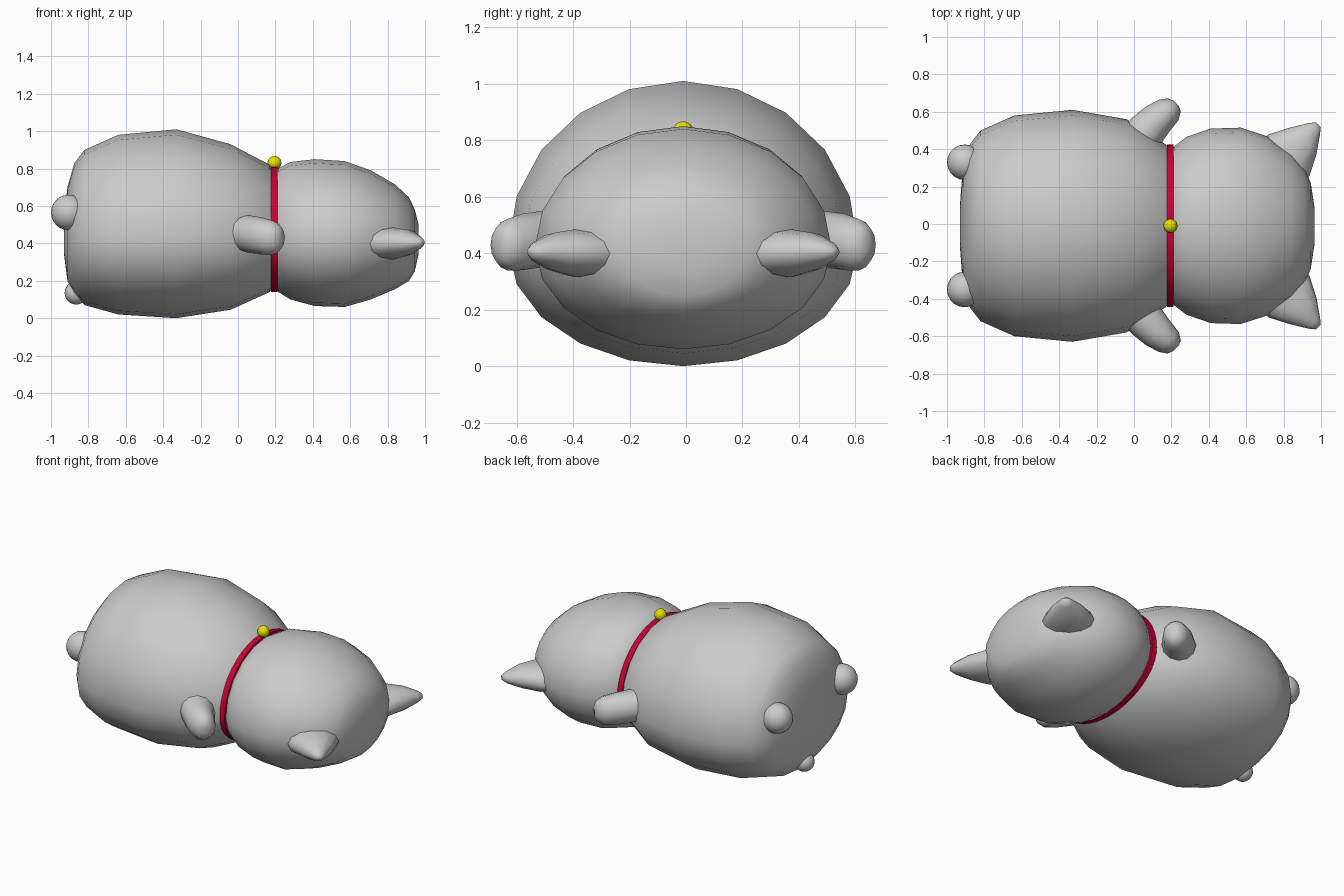
import bpy, bmesh, math
from mathutils import Vector

if "Cube" in bpy.data.objects:
    bpy.data.objects.remove(bpy.data.objects["Cube"])

YC, ZC = -0.01, 0.42   # side-to-side centre and widest height


def material(name, rgb):
    m = bpy.data.materials.new(name)
    m.diffuse_color = (*rgb, 1)
    m.use_nodes = True
    m.node_tree.nodes["Principled BSDF"].inputs["Base Color"].default_value = m.diffuse_color
    return m


def smooth(ob, angle=60):
    bpy.ops.object.select_all(action='DESELECT')
    ob.select_set(True)
    bpy.context.view_layer.objects.active = ob
    bpy.ops.object.shade_smooth_by_angle(angle=math.radians(angle))


def loft(name, rings, mat=None):
    """Skin a list of equal-length point rings and cap both ends."""
    bm = bmesh.new()
    vs = [[bm.verts.new(p) for p in r] for r in rings]
    n = len(vs[0])
    for a, b in zip(vs, vs[1:]):
        for i in range(n):
            j = (i + 1) % n
            bm.faces.new((a[i], a[j], b[j], b[i]))
    bm.faces.new(vs[0])
    bm.faces.new(vs[-1])
    bmesh.ops.recalc_face_normals(bm, faces=bm.faces)
    me = bpy.data.meshes.new(name)
    bm.to_mesh(me)
    bm.free()
    ob = bpy.data.objects.new(name, me)
    bpy.context.collection.objects.link(ob)
    if mat:
        me.materials.append(mat)
    smooth(ob)
    return ob


def trunk_ring(x, ry, top, bottom, n=20):
    """Egg-shaped section across x, widest at ZC."""
    pts = []
    for i in range(n):
        a = 2 * math.pi * i / n
        c = math.cos(a)
        h = top - ZC if c > 0 else ZC - bottom
        pts.append((x, YC + ry * math.sin(a), ZC + h * c))
    return pts


def limb(name, sections, side, n=12):
    """Stub pointing diagonally forward and out; sections: x, y, z, half width, half height."""
    d = math.sqrt(0.5)
    rings = []
    for x, y, z, w, t in sections:
        ring = []
        for i in range(n):
            a = 2 * math.pi * i / n
            u = w * math.cos(a)
            ring.append((x - u * d, YC + side * (y + u * d), z + t * math.sin(a)))
        rings.append(ring)
    return loft(name, rings)


def ball(name, loc, r, mat=None):
    bpy.ops.mesh.primitive_uv_sphere_add(segments=20, ring_count=12, radius=r, location=loc)
    ob = bpy.context.object
    ob.name = name
    if mat:
        ob.data.materials.append(mat)
    smooth(ob)


# body
loft("body", [trunk_ring(*s) for s in (
    (-0.93, 0.12, 0.54, 0.34), (-0.912, 0.36, 0.70, 0.20), (-0.875, 0.44, 0.83, 0.13),
    (-0.82, 0.51, 0.90, 0.07), (-0.64, 0.59, 0.98, 0.02), (-0.33, 0.62, 1.01, 0.0),
    (-0.04, 0.57, 0.93, 0.045), (0.17, 0.435, 0.82, 0.14), (0.20, 0.40, 0.78, 0.17))])

# head
loft("head", [trunk_ring(*s) for s in (
    (0.19, 0.39, 0.77, 0.18), (0.215, 0.425, 0.80, 0.14), (0.28, 0.475, 0.835, 0.10),
    (0.41, 0.52, 0.85, 0.065), (0.57, 0.525, 0.84, 0.06), (0.71, 0.48, 0.79, 0.10),
    (0.84, 0.39, 0.715, 0.155), (0.915, 0.30, 0.645, 0.20), (0.945, 0.23, 0.58, 0.25),
    (0.965, 0.10, 0.50, 0.34))])

# collar and bell
loft("collar", [trunk_ring(x, 0.435, 0.81, 0.14, 40) for x in (0.177, 0.212)],
     material("red", (0.6, 0.0, 0.04)))
ball("bell", (0.195, YC, 0.83), 0.037, material("yellow", (0.8, 0.75, 0.0)))

# ears, arms and feet on both sides
for side, label in ((-1, "front"), (1, "back")):
    limb(label + "_ear", [
        (0.78, 0.33, 0.40, 0.16, 0.085), (0.83, 0.38, 0.40, 0.155, 0.085),
        (0.905, 0.455, 0.405, 0.10, 0.068), (0.965, 0.52, 0.405, 0.042, 0.035),
        (0.986, 0.541, 0.405, 0.018, 0.014)], side)
    limb(label + "_arm", [
        (0.0, 0.42, 0.455, 0.11, 0.10), (0.06, 0.50, 0.45, 0.105, 0.10),
        (0.125, 0.57, 0.44, 0.092, 0.10), (0.185, 0.62, 0.43, 0.076, 0.092),
        (0.215, 0.647, 0.43, 0.05, 0.065), (0.225, 0.655, 0.43, 0.02, 0.03)], side)
    ball(label + "_foot", (-0.905, YC + side * 0.34, 0.565), 0.095)

# tail
ball("tail", (-0.865, YC, 0.135), 0.062)
